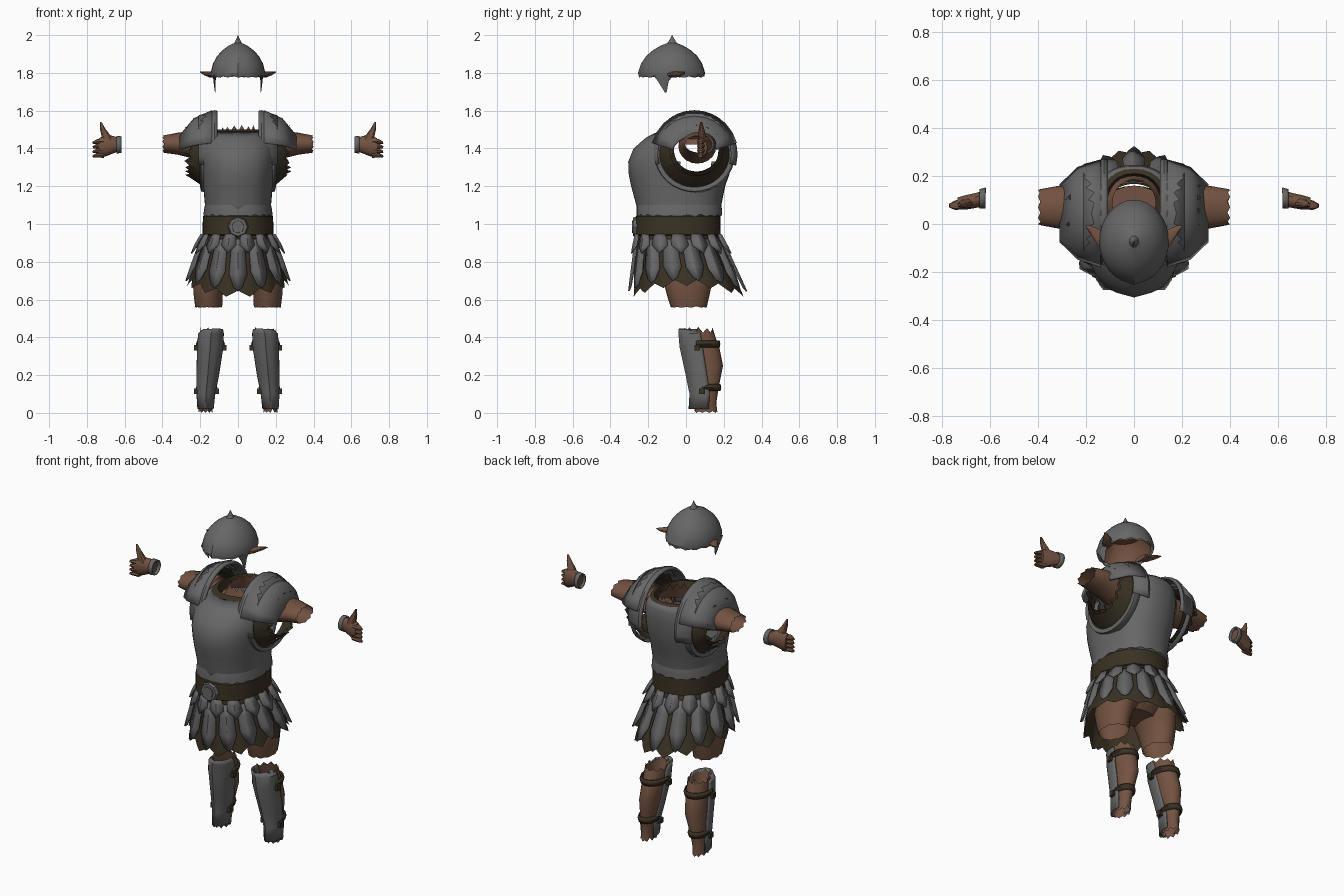
import bpy, bmesh, random
from math import sin, cos, pi, radians, copysign
from mathutils import Vector

random.seed(4)
if "Cube" in bpy.data.objects:
    bpy.data.objects.remove(bpy.data.objects["Cube"], do_unlink=True)


def material(name, rgb):
    m = bpy.data.materials.new(name)
    m.use_nodes = True
    m.diffuse_color = (*rgb, 1)
    m.node_tree.nodes["Principled BSDF"].inputs["Base Color"].default_value = (*rgb, 1)
    return m


STEEL = material("grey steel", (0.135, 0.135, 0.137))
SKIN = material("brown skin", (0.17, 0.085, 0.052))
LEATHER = material("dark leather", (0.042, 0.031, 0.017))
SIDES = (("left", 1), ("right", -1))


def finish(name, bm, mat, side=1, thick=0, angle=32):
    """Mirror if needed, fix normals, thicken and shade one part."""
    for v in bm.verts:
        v.co.x *= side
    bmesh.ops.recalc_face_normals(bm, faces=bm.faces)
    mesh = bpy.data.meshes.new(name)
    bm.to_mesh(mesh)
    bm.free()
    mesh.materials.append(mat)
    ob = bpy.data.objects.new(name, mesh)
    bpy.context.collection.objects.link(ob)
    if thick:
        mod = ob.modifiers.new("thickness", "SOLIDIFY")
        mod.thickness = thick
    bpy.ops.object.select_all(action="DESELECT")
    ob.select_set(True)
    bpy.context.view_layer.objects.active = ob
    bpy.ops.object.shade_smooth_by_angle(angle=radians(angle))
    return ob


def squash(value, power):
    return copysign(abs(value) ** (2 / power), value)


def loft(name, sections, mat, axis="z", n=24, arc=None, power=2, jag=(0, 0),
         cap=(False, False), side=1, thick=0, ridge=1.0, hole=None):
    """Skin rings (position, centre a, centre b, radius a, radius b) along an axis."""
    bm = bmesh.new()
    start, end = arc or (-90, 270)
    count = n + 1 if arc else n
    rings = []
    for k, (pos, ca, cb, ra, rb) in enumerate(sections):
        rough = jag[0] if k == 0 else jag[1] if k == len(sections) - 1 else 0
        ring = []
        for i in range(count):
            ang = radians(start + (end - start) * i / n)
            bump = ridge if abs(sin(ang) + 1) < 0.001 else 1
            a = ca + ra * squash(cos(ang), power)
            b = cb + rb * bump * squash(sin(ang), power)
            p = pos + rough * (random.uniform(0.3, 1) if i % 2 else 0)
            ring.append(bm.verts.new((a, b, p) if axis == "z" else (p, a, b)))
        rings.append(ring)
    for low, high in zip(rings, rings[1:]):
        for i in range(n):
            j = (i + 1) % count
            bm.faces.new((low[i], low[j], high[j], high[i]))
    for closed, ring in zip(cap, (rings[0], rings[-1])):
        if closed:
            bm.faces.new(ring)
    if hole:
        gone = [f for f in bm.faces if hole(f.calc_center_median())]
        bmesh.ops.delete(bm, geom=gone, context="FACES")
    return finish(name, bm, mat, side, thick)


def arm_hole(c):
    return abs(c.x) > 0.1 and Vector((c.y - 0.06, c.z - 1.4)).length < 0.13


# Helmet with spike, skin under it, ears and broken cheek guards
CROWN = -0.073
loft("helmet", [(z, 0, CROWN, r, r * 1.2) for z, r in (
    (1.775, 0.14), (1.8, 0.145), (1.85, 0.132), (1.89, 0.11), (1.92, 0.082),
    (1.945, 0.048), (1.958, 0.02), (1.98, 0.009), (2, 0.001))],
    STEEL, n=32, ridge=1.04, jag=(0.012, 0))
loft("head_skin", [(z, 0, CROWN, r, r * 1.2) for z, r in (
    (1.785, 0.13), (1.83, 0.125), (1.89, 0.09))], SKIN, cap=(False, True), jag=(-0.01, 0))
for label, s in SIDES:
    loft(label + "_ear", [(0.11, -0.08, 1.79, 0.045, 0.014), (0.15, -0.055, 1.792, 0.037, 0.016),
                          (0.18, -0.025, 1.798, 0.02, 0.01), (0.202, -0.008, 1.805, 0.002, 0.002)],
         SKIN, "x", 10, side=s, cap=(True, True))
    loft(label + "_cheek_guard", [(1.79, 0.125, -0.12, 0.008, 0.055),
                                  (1.755, 0.124, -0.12, 0.006, 0.028),
                                  (1.695, 0.12, -0.107, 0.002, 0.004)],
         STEEL, n=8, side=s, cap=(True, True))

# Cuirass with lower lip, neck lining and neck
loft("cuirass", [(1.04, 0, -0.035, 0.172, 0.215), (1.1, 0, -0.035, 0.175, 0.222),
                 (1.2, 0, -0.038, 0.184, 0.245), (1.26, 0, -0.033, 0.192, 0.262),
                 (1.33, 0, -0.03, 0.2, 0.268), (1.4, 0, -0.012, 0.2, 0.258),
                 (1.46, 0, 0.02, 0.185, 0.222), (1.49, 0, 0.045, 0.15, 0.185)],
     STEEL, n=40, power=2.3, ridge=1.03, thick=0.008, hole=arm_hole)
loft("cuirass_lip", [(1.04, 0, -0.035, 0.184, 0.226), (1.075, 0, -0.035, 0.18, 0.226),
                     (1.1, 0, -0.035, 0.175, 0.222)], STEEL, n=40, power=2.3, jag=(0.012, 0))
loft("neck_lining", [(1.49, 0, 0.045, 0.15, 0.185), (1.5, 0, 0.055, 0.125, 0.155),
                     (1.45, 0, 0.06, 0.115, 0.14)], LEATHER, n=28, power=2.3)
loft("neck_skin", [(1.42, 0, 0.08, 0.13, 0.12), (1.46, 0, 0.08, 0.108, 0.11),
                   (1.49, 0, 0.085, 0.09, 0.1)], SKIN, n=28, jag=(0, 0.035))

# Shoulders, sleeves, arms and hands
HUB = (0.045, 1.37)


def shoulder_ring(x, r, squeeze=1.0):
    return (x, *HUB, r, r * squeeze)


for label, s in SIDES:
    loft(label + "_armhole_rim", [shoulder_ring(0.165, 0.215, 0.95), shoulder_ring(0.195, 0.208, 0.95),
                                  shoulder_ring(0.2, 0.185, 0.95)], STEEL, "x", 32, side=s, thick=0.006)
    loft(label + "_shoulder_strap", [shoulder_ring(0.108, 0.222, 1.03), shoulder_ring(0.125, 0.228, 1.02),
                                     shoulder_ring(0.21, 0.205)], STEEL, "x", 18, (-15, 195), side=s, thick=0.012)
    loft(label + "_shoulder_plate", [shoulder_ring(0.14, 0.232), shoulder_ring(0.235, 0.2, 0.95),
                                     shoulder_ring(0.31, 0.125, 0.8)], STEEL, "x", 10, (15, 165), side=s, thick=0.012)
    for layer, r in (("outer", 0.19), ("inner", 0.16)):
        loft(f"{label}_{layer}_sleeve", [shoulder_ring(0.175, r, 0.95), shoulder_ring(0.215, r * 0.9, 0.88),
                                        (0.25, 0.055, 1.39, r * 0.74, r * 0.7)],
             LEATHER, "x", 30, jag=(0, 0.035), side=s)
    loft(label + "_arm", [(0.17, 0.06, 1.41, 0.1, 0.09), (0.23, 0.065, 1.42, 0.095, 0.075),
                          (0.32, 0.07, 1.425, 0.088, 0.058), (0.4, 0.07, 1.423, 0.075, 0.045)],
         SKIN, "x", 20, jag=(0, -0.015), side=s)
    loft(label + "_cuff", [(0.618, 0.108, 1.42, 0.044, 0.044), (0.643, 0.105, 1.42, 0.04, 0.047)],
         STEEL, "x", 16, side=s, thick=0.008)
    loft(label + "_palm", [(0.632, 0.105, 1.42, 0.034, 0.035), (0.66, 0.098, 1.42, 0.032, 0.046),
                           (0.7, 0.09, 1.415, 0.031, 0.057), (0.735, 0.085, 1.405, 0.026, 0.05)],
         SKIN, "x", 14, side=s, cap=(True, True))
    loft(label + "_thumb", [(1.43, 0.685, 0.09, 0.034, 0.025), (1.47, 0.7, 0.085, 0.025, 0.02),
                            (1.505, 0.717, 0.082, 0.015, 0.014), (1.54, 0.727, 0.08, 0.005, 0.005)],
         SKIN, n=10, side=s, cap=(True, True))
    for i in range(4):
        z = 1.365 + i * 0.024
        loft(f"{label}_finger_{i + 1}", [(0.71, 0.085, z, 0.023, 0.015), (0.745, 0.078, z, 0.02, 0.013),
                                         (0.765, 0.077, z - 0.006, 0.01, 0.007)],
             SKIN, "x", 8, side=s, jag=(0, 0.006), cap=(True, True))

# Belt and buckle
loft("belt", [(z, 0, -0.042, 0.18 + d, 0.218 + d) for z, d in (
    (0.94, 0), (0.945, 0.008), (1.04, 0.006), (1.05, -0.004))], LEATHER, n=36, power=2.2)
for name, r, depth in (("buckle", 0.058, 0.03), ("buckle_boss", 0.038, 0.042)):
    bm = bmesh.new()
    bmesh.ops.create_cone(bm, cap_ends=True, segments=8, radius1=r, radius2=r * 0.85, depth=depth)
    for v in bm.verts:
        v.co = Vector((v.co.x, -0.266 - v.co.z, 0.985 + v.co.y))
    finish(name, bm, STEEL)


# Skirt cloth with hanging plates that follow its flare
def skirt_point(ang, z, out=0.0):
    t = (0.95 - z) / 0.3
    rx, ry = 0.175 + 0.1 * t ** 0.8 + out, 0.215 + 0.075 * t + out
    return Vector((rx * cos(ang), -0.042 + 0.05 * t + ry * sin(ang), z))


bm = bmesh.new()
FOLDS, ROWS = 56, 5
grid = []
for k in range(ROWS + 1):
    row = []
    for i in range(FOLDS):
        ang = 2 * pi * i / FOLDS
        hem = 0.69 - 0.06 * abs(sin(ang)) ** 2 - 0.018 * cos(14 * ang)
        z = 0.95 + (hem - 0.95) * k / ROWS
        row.append(bm.verts.new(skirt_point(ang, z, -0.006 + 0.006 * k / ROWS * cos(14 * ang))))
    grid.append(row)
for a, b in zip(grid, grid[1:]):
    for i in range(FOLDS):
        bm.faces.new((a[i - 1], a[i], b[i], b[i - 1]))
finish("skirt_cloth", bm, LEATHER)


def hanging_plate(name, ang, top, bottom, width, out):
    bm = bmesh.new()
    rows = []
    for t, w, dip in ((0, 0.75, 0), (0.3, 0.95, 0), (0.72, 1, 0), (1, 0.45, 0.02)):
        z = top + (bottom - top) * t
        span = w * width / 0.25
        rows.append([bm.verts.new(skirt_point(ang + u * span, z - dip * (1 - abs(u)),
                     out + 0.008 * (1 - abs(u)) + 0.012 * t)) for u in (-1, 0, 1)])
    for a, b in zip(rows, rows[1:]):
        for i in range(2):
            bm.faces.new((a[i], a[i + 1], b[i + 1], b[i]))
    finish(name, bm, STEEL, thick=0.007, angle=20)


PLATES = 14
for i in range(PLATES):
    mid = 2 * pi * (i + 0.5) / PLATES
    drop = 0.72 - 0.055 * abs(sin(mid)) ** 3
    hanging_plate(f"long_plate_{i + 1}", mid, 0.92, drop, 0.046, 0.004)
    hanging_plate(f"short_plate_{i + 1}", mid + pi / PLATES, 0.948, 0.865, 0.046, 0.012)

# Hips, thighs, shins and greaves
loft("hips", [(0.71, 0, 0.01, 0.12, 0.09), (0.76, 0, 0.01, 0.19, 0.14),
              (0.86, 0, -0.01, 0.19, 0.17), (0.95, 0, -0.03, 0.17, 0.19)],
     SKIN, n=28, cap=(True, True))
for label, s in SIDES:
    loft(label + "_thigh", [(0.557, 0.155, 0.015, 0.072, 0.095), (0.62, 0.158, 0.012, 0.077, 0.112),
                            (0.69, 0.15, 0.01, 0.09, 0.128), (0.76, 0.125, 0.02, 0.105, 0.145),
                            (0.84, 0.1, 0.02, 0.1, 0.14)], SKIN, n=22, jag=(0.01, 0), side=s)
    loft(label + "_shin", [(0, 0.172, 0.105, 0.037, 0.062), (0.05, 0.17, 0.105, 0.037, 0.055),
                           (0.13, 0.165, 0.11, 0.044, 0.062), (0.25, 0.152, 0.112, 0.056, 0.084),
                           (0.34, 0.145, 0.093, 0.06, 0.085), (0.425, 0.14, 0.065, 0.06, 0.08)],
         SKIN, n=20, jag=(0.025, 0.03), side=s)
    loft(label + "_greave", [(0.02, 0.172, 0.1, 0.043, 0.08), (0.1, 0.17, 0.105, 0.05, 0.08),
                             (0.2, 0.16, 0.09, 0.06, 0.085), (0.35, 0.147, 0.065, 0.07, 0.092),
                             (0.42, 0.143, 0.055, 0.068, 0.088), (0.445, 0.132, 0.04, 0.052, 0.075)],
         STEEL, n=16, arc=(-195, 15), ridge=1.08, side=s, thick=0.008)
    for place, ring, r in (("upper", (0.365, 0.146, 0.085), 0.071), ("lower", (0.135, 0.166, 0.11), 0.051)):
        z, x, y = ring
        loft(f"{label}_{place}_strap", [(z - 0.018, x, y, r, r + 0.022), (z, x, y, r + 0.006, r + 0.026),
                                        (z + 0.018, x, y, r, r + 0.022)],
             LEATHER, n=18, arc=(-20, 200), side=s, thick=0.008)
        for outer in (-1, 1):
            bm = bmesh.new()
            bmesh.ops.create_cube(bm, size=0.03)
            bmesh.ops.translate(bm, verts=bm.verts, vec=(x + outer * r, y - 0.025, z - 0.02))
            finish(f"{label}_{place}_strap_buckle_{'outer' if outer > 0 else 'inner'}", bm, LEATHER, s)
